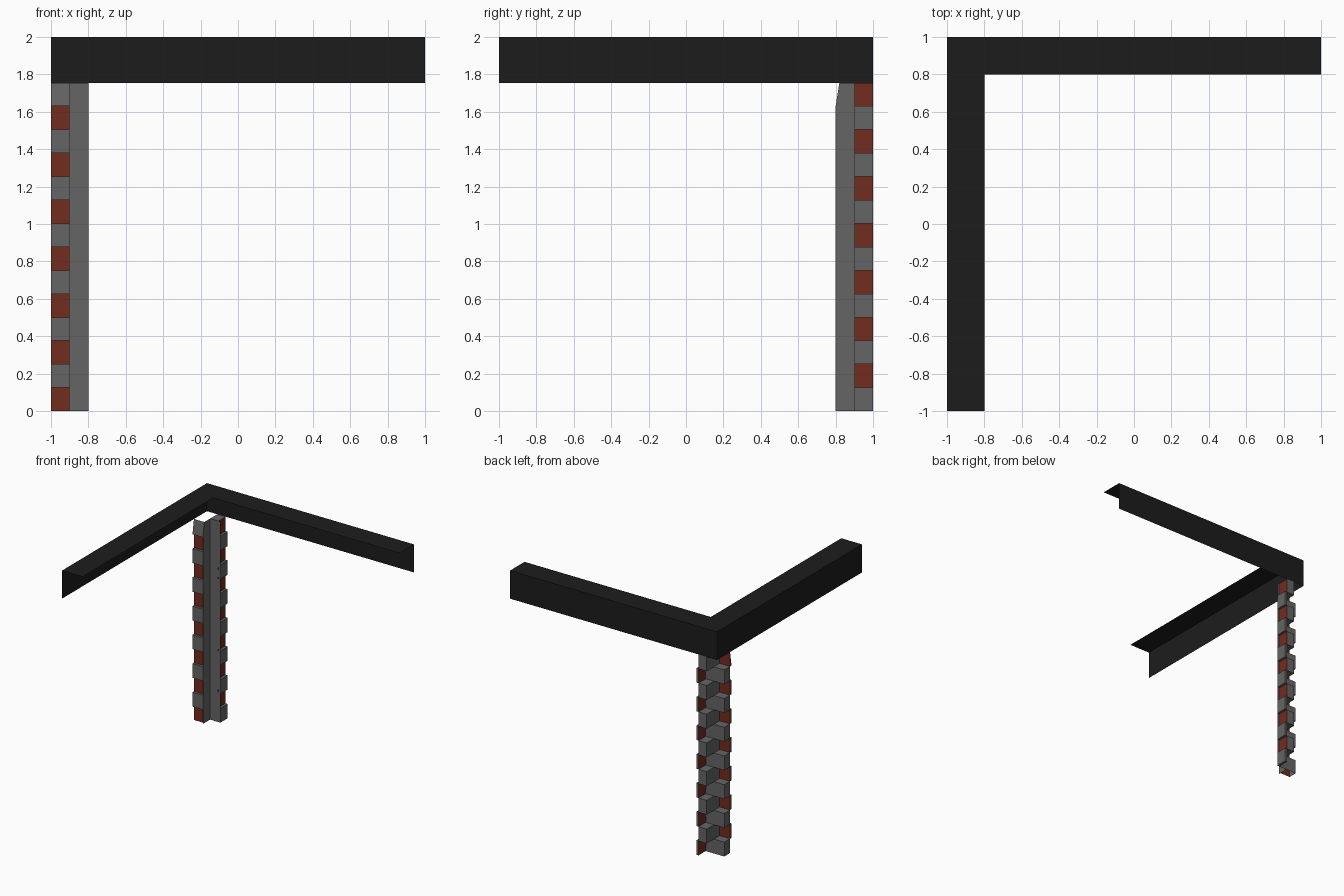
import bpy

if "Cube" in bpy.data.objects:
    bpy.data.objects.remove(bpy.data.objects["Cube"])

LAYERS = 14
EAVE = 1.755
H = EAVE / LAYERS


def material(name, rgb):
    m = bpy.data.materials.new(name)
    m.diffuse_color = (*rgb, 1)
    m.use_nodes = True
    m.node_tree.nodes["Principled BSDF"].inputs["Base Color"].default_value = m.diffuse_color
    return m


STONE = material("stone", (0.13, 0.13, 0.13))
BRICK = material("brick", (0.17, 0.025, 0.013))
DARK = material("dark_trim", (0.012, 0.012, 0.012))


class Sheets:
    """Collects quads; flip reflects them across the corner diagonal."""

    def __init__(self, name, mat):
        self.name, self.mat, self.verts, self.faces = name, mat, [], []

    def quad(self, pts, flip=False):
        n = len(self.verts)
        self.verts += [(-y, -x, z) if flip else (x, y, z) for x, y, z in pts]
        self.faces.append((n, n + 1, n + 2, n + 3))

    def wall(self, a, b, z0, z1, flip=False, top_a=None, top_b=None):
        c, d = top_a or a, top_b or b
        self.quad([(*a, z0), (*b, z0), (*d, z1), (*c, z1)], flip)

    def flat(self, x0, x1, y0, y1, z, flip=False):
        self.quad([(x0, y0, z), (x1, y0, z), (x1, y1, z), (x0, y1, z)], flip)

    def build(self):
        me = bpy.data.meshes.new(self.name)
        me.from_pydata(self.verts, [], self.faces)
        me.materials.append(self.mat)
        me.update()
        ob = bpy.data.objects.new(self.name, me)
        bpy.context.collection.objects.link(ob)


# Eave trim: open L section (outer wall and top strip) along both arms
trim = Sheets("eave_trim", DARK)
trim.wall((-1, 1), (1, 1), EAVE, 2)
trim.wall((-1, 1), (1, 1), EAVE, 2, True)
trim.flat(-1, 1, 0.8, 1, 2)
trim.flat(-0.8, 1, 0.8, 1, 2, True)
trim.build()

# Corner post: toothed stones alternating with recessed brick on both sides
stone = Sheets("corner_stones", STONE)
brick = Sheets("brick_infill", BRICK)
for side in (False, True):
    for k in range(LAYERS):
        z0, z1 = k * H, (k + 1) * H
        # the topmost facing stone leans in under the trim
        yt = 0.82 if (k == LAYERS - 1 and not side) else 0.8
        # return wall at the inner corner
        stone.wall((-0.9, 0.8), (-0.9, 0.9), z0, z1, side, top_a=(-0.9, yt))
        # brick course
        brick.wall((-1, 0.821), (-0.9, 0.821), z0, z1, side)
        if (k % 2 == 0) != side:
            # stone block behind the exposed brick
            stone.wall((-1, 0.821), (-1, 0.9), z0, z1, side)
            stone.wall((-1, 0.9), (-0.9, 0.9), z0, z1, side)
            stone.flat(-1, -0.9, 0.82, 0.9, z1, side)
            if k:
                stone.flat(-1, -0.9, 0.82, 0.9, z0, side)
        else:
            # facing stone in front of the brick
            stone.wall((-1, 0.8), (-0.9, 0.8), z0, z1, side,
                       top_a=(-1, yt), top_b=(-0.9, yt))
            stone.wall((-1, 0.8), (-1, 0.82), z0, z1, side, top_a=(-1, yt))
            stone.flat(-1, -0.9, 0.8, 0.82, z0, side)
            if yt == 0.8:
                stone.flat(-1, -0.9, 0.8, 0.82, z1, side)
stone.build()
brick.build()
